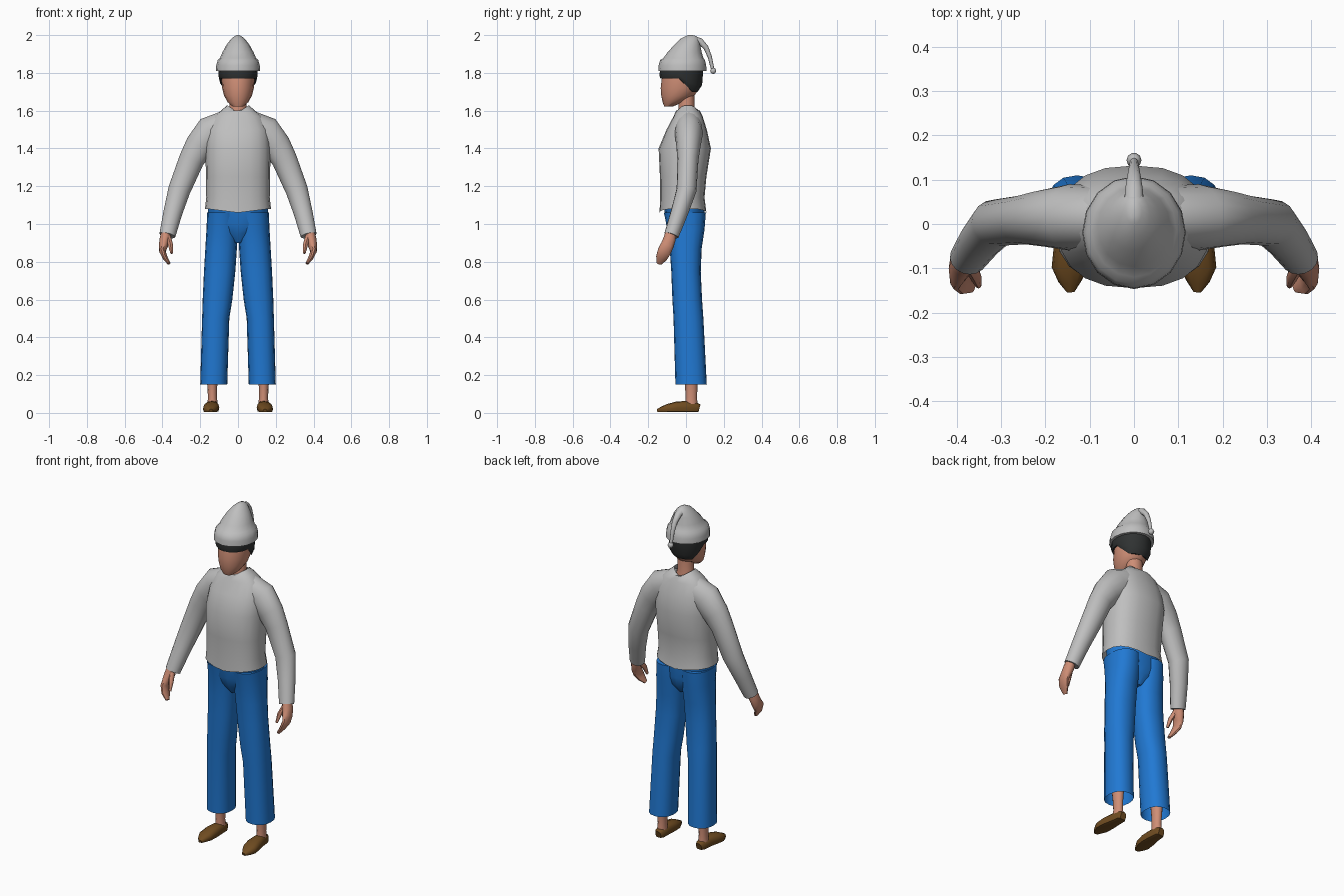
import bpy, bmesh, math
from mathutils import Vector


def material(name, rgb):
    m = bpy.data.materials.new(name)
    m.diffuse_color = (*rgb, 1)
    return m


GREY = material("grey wool", (0.52, 0.52, 0.52))
BLUE = material("blue denim", (0.015, 0.19, 0.65))
SKIN = material("skin", (0.62, 0.27, 0.18))
BROWN = material("brown leather", (0.16, 0.072, 0.015))
HAIR = material("dark hair", (0.03, 0.033, 0.033))


def loft(name, rings, mat, ref=(0, 1, 0), flat=False, caps=(True, True),
         sides=16, power=2.0, mirror=False, tweak=None):
    """Skin rings (x, y, z, half width, half depth) along their path."""
    bm = bmesh.new()
    pts = [Vector(r[:3]) for r in rings]
    loops = []
    for i, r in enumerate(rings):
        t = Vector((0, 0, 1)) if flat else \
            (pts[min(i + 1, len(pts) - 1)] - pts[max(i - 1, 0)]).normalized()
        v = Vector(ref)
        v = (v - t * v.dot(t)).normalized()
        u = v.cross(t)
        loop = []
        for k in range(sides):
            a = 2 * math.pi * k / sides
            c, s = math.cos(a), math.sin(a)
            c = math.copysign(abs(c) ** (2 / power), c)
            s = math.copysign(abs(s) ** (2 / power), s)
            p = pts[i] + u * c * r[3] + v * s * r[4]
            loop.append(bm.verts.new(tweak(p) if tweak else p))
        loops.append(loop)
    for a, b in zip(loops, loops[1:]):
        for k in range(sides):
            n = (k + 1) % sides
            bm.faces.new((a[k], a[n], b[n], b[k]))
    if caps[0]:
        bm.faces.new(loops[0][::-1])
    if caps[1]:
        bm.faces.new(loops[-1])
    bmesh.ops.recalc_face_normals(bm, faces=bm.faces)
    me = bpy.data.meshes.new(name)
    bm.to_mesh(me)
    bm.free()
    me.materials.append(mat)
    ob = bpy.data.objects.new(name, me)
    bpy.context.collection.objects.link(ob)
    bpy.ops.object.select_all(action='DESELECT')
    ob.select_set(True)
    bpy.context.view_layer.objects.active = ob
    bpy.ops.object.shade_smooth_by_angle(angle=math.radians(45))
    if mirror:
        ob.modifiers.new("Mirror", 'MIRROR').use_mirror_merge = False
    return ob


def level(rows):
    """Rows (z, half width, front y, back y) to centred level rings."""
    return [(0, (f + b) / 2, z, w, (b - f) / 2) for z, w, f, b in rows]


# Sweater body with a V-shaped neckline and dipped hem
def neckline(p):
    if p.z > 1.62:
        p.z -= 0.04 * max(0, 1 - abs(p.x) / 0.06)
    elif p.z < 1.09:
        p.z -= 0.02 * max(0, 1 - abs(p.x) / 0.16)
    return p


loft("sweater_body", level([
    (1.08, .175, -.14, .108), (1.14, .168, -.137, .098), (1.25, .17, -.138, .108),
    (1.40, .172, -.145, .132), (1.50, .165, -.103, .11), (1.57, .13, -.066, .088),
    (1.60, .09, -.052, .073), (1.63, .058, -.038, .058)]), GREY,
    flat=True, caps=(False, False), sides=20, power=2.4, tweak=neckline)

# Sleeves
loft("sleeves", [
    (.05, .015, 1.52, .085, .07), (.145, .015, 1.48, .092, .075),
    (.205, .013, 1.41, .078, .064), (.246, .01, 1.34, .067, .056),
    (.311, .003, 1.18, .059, .053), (.345, -.035, 1.06, .05, .046),
    (.374, -.077, .94, .043, .039)], GREY, mirror=True)

# Hands and thumbs
loft("hands", [
    (.376, -.076, .97, .026, .028), (.387, -.087, .92, .028, .034),
    (.395, -.1, .885, .024, .036), (.4, -.115, .855, .017, .037),
    (.385, -.13, .82, .013, .031), (.365, -.142, .79, .008, .014)],
    SKIN, sides=10, mirror=True)
loft("thumbs", [
    (.372, -.088, .935, .016, .018), (.357, -.12, .89, .013, .014),
    (.351, -.138, .845, .007, .008)], SKIN, sides=8, mirror=True)

# Trousers: hips and open-ended legs
loft("trouser_hips", level([
    (.90, .02, -.06, .05), (.95, .09, -.09, .085), (1.0, .16, -.105, .095),
    (1.1, .16, -.117, .10)]), BLUE, flat=True, power=2.3)
leg_rows = [(1.06, .0, .163, -.117, .105), (.97, .0, .167, -.098, .098),
            (.87, .006, .173, -.086, .083), (.75, .014, .18, -.078, .078),
            (.60, .03, .187, -.072, .085), (.50, .046, .19, -.066, .092),
            (.15, .057, .2, -.056, .11)]
loft("trouser_legs", [((a + b) / 2, (f + k) / 2, z, (b - a) / 2, (k - f) / 2)
                      for z, a, b, f, k in leg_rows], BLUE,
     flat=True, caps=(True, False), power=2.3, mirror=True)

# Ankles
loft("ankles", [(.135, .028, .035, .028, .035), (.135, .028, .08, .024, .03),
                (.136, .028, .14, .026, .033), (.137, .027, .3, .04, .045)],
     SKIN, flat=True, sides=12, mirror=True)


# Shoes, flattened at the sole
def sole(p):
    p.z = max(p.z, 0.004)
    return p


shoe_rows = [(.07, .134, .018, .045), (.055, .134, .029, .054), (.0, .136, .034, .063),
             (-.05, .14, .041, .06), (-.10, .145, .041, .046),
             (-.13, .145, .026, .032), (-.152, .143, .01, .02)]
loft("shoes", [(x, y, h * .45, w, h * .55) for y, x, w, h in shoe_rows],
     BROWN, ref=(0, 0, 1), sides=12, power=2.5, mirror=True, tweak=sole)

# Neck and head
loft("neck", level([(1.56, .06, -.045, .055), (1.62, .046, -.04, .045),
                    (1.70, .046, -.04, .045)]), SKIN, flat=True)
loft("head", level([
    (1.622, .028, -.115, -.07), (1.645, .055, -.124, -.015), (1.68, .074, -.131, .045),
    (1.72, .084, -.134, .07), (1.78, .088, -.127, .08), (1.85, .08, -.11, .07)]),
    SKIN, flat=True)


# Hair: lower edge rises towards the forehead
def fringe(p):
    k = min(1, max(0, (0.03 - p.y) / 0.06))
    p.z += max(0, 1.82 - p.z) * 0.58 * k
    return p


loft("hair", level([(1.70, .092, -.135, .062), (1.735, .103, -.14, .085),
                    (1.82, .102, -.138, .092)]), HAIR, flat=True, tweak=fringe)

# Knitted hat with turned brim, drooping tail and bobble
loft("hat", level([
    (1.81, .117, -.147, .108), (1.84, .115, -.145, .107), (1.868, .107, -.137, .1),
    (1.878, .096, -.12, .092), (1.91, .082, -.097, .083), (1.95, .06, -.06, .075),
    (1.98, .036, -.03, .07), (1.995, .018, 0, .055), (2.0, .006, .012, .035)]),
    GREY, flat=True)
loft("hat_tail", [
    (0, .035, 1.975, .022, .024), (0, .075, 1.966, .018, .021),
    (0, .105, 1.935, .014, .016), (0, .126, 1.885, .011, .012),
    (0, .141, 1.82, .009, .009)], GREY, ref=(1, 0, 0), sides=10)
loft("hat_bobble", [(0, .144, 1.811 + .017 * math.sin(a), .017 * math.cos(a), .017 * math.cos(a))
                    for a in (math.radians(d) for d in (-85, -45, 0, 45, 85))],
     GREY, flat=True, sides=10)
